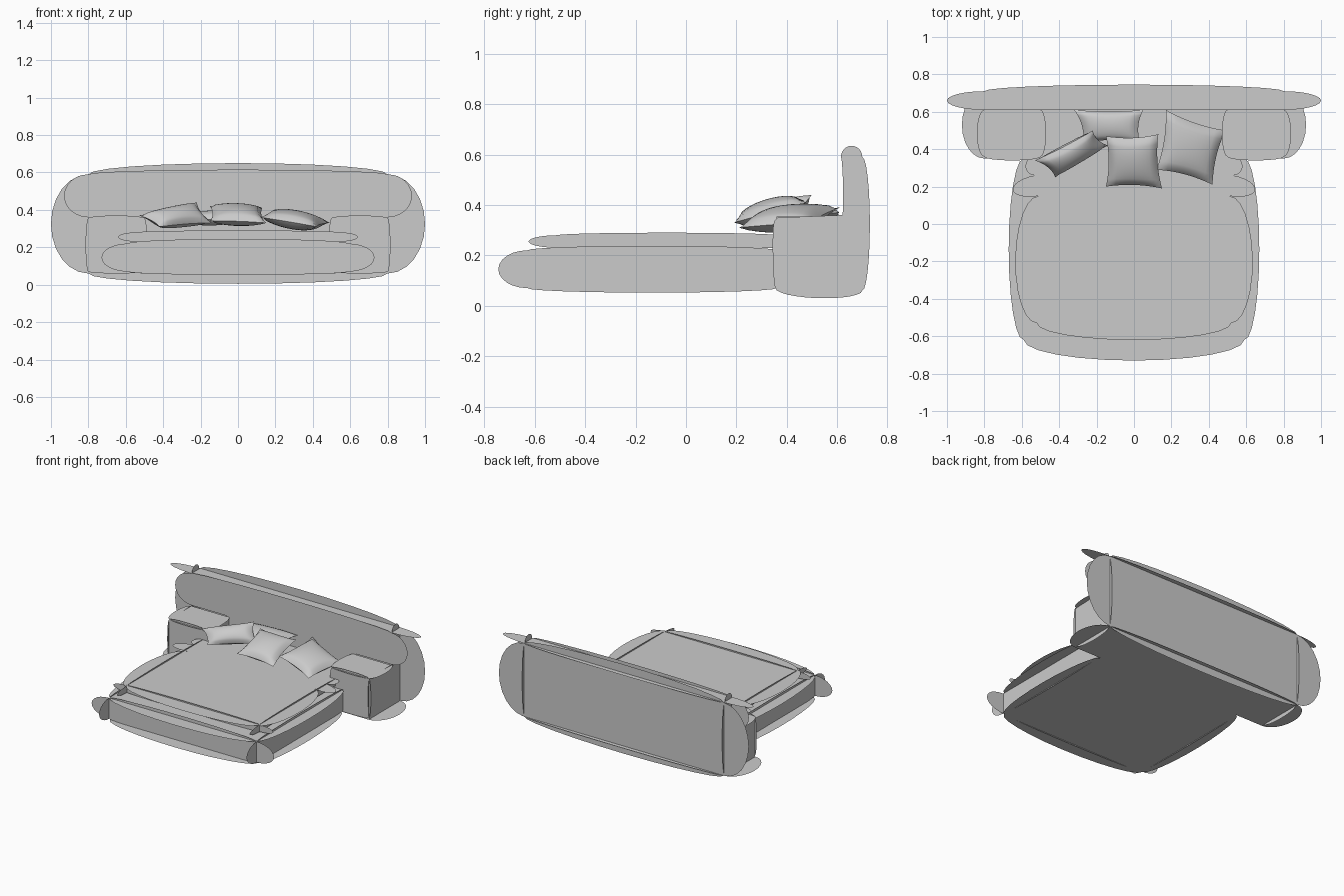
import bpy, math
from mathutils import Vector

cube = bpy.data.objects.get("Cube")
if cube:
    bpy.data.objects.remove(cube)

fabric = bpy.data.materials.new("grey_fabric")
fabric.use_nodes = True
colour = (0.6, 0.6, 0.6, 1)
fabric.diffuse_color = colour
fabric.node_tree.nodes["Principled BSDF"].inputs["Base Color"].default_value = colour
SEGMENTS = 12


def add_object(name, verts, faces):
    mesh = bpy.data.meshes.new(name)
    mesh.from_pydata(verts, [], faces)
    mesh.materials.append(fabric)
    obj = bpy.data.objects.new(name, mesh)
    bpy.context.collection.objects.link(obj)
    return obj


def panel(name, axis, pos, edges, out=1):
    """Flat sheet across an axis; edges are (u, v, bulge of the edge that starts here), anticlockwise."""
    outline = []
    for i, (u, v, bulge) in enumerate(edges):
        a, b = Vector((u, v)), Vector(edges[(i + 1) % len(edges)][:2])
        normal = Vector((b.y - a.y, a.x - b.x)).normalized()
        steps = SEGMENTS if bulge else 1
        for k in range(steps):
            t = math.pi * k / steps
            outline.append(a.lerp(b, (1 - math.cos(t)) / 2) + normal * bulge * math.sin(t))
    place = {"x": lambda p: (pos, p.x, p.y),
             "y": lambda p: (p.x, pos, p.y),
             "z": lambda p: (p.x, p.y, pos)}[axis]
    obj = add_object(name, [place(p) for p in outline], [range(len(outline))])
    if obj.data.polygons[0].normal["xyz".index(axis)] * out < 0:
        obj.data.flip_normals()
    return obj


def rect(u0, v0, u1, v1, low=0, right=0, top=0, left=0):
    return [(u0, v0, low), (u1, v0, right), (u1, v1, top), (u0, v1, left)]


def mirrored(half):
    """Close a right-hand outline with its reflection; half runs from front to rear."""
    n = len(half)
    other = [(-half[i][0], half[i][1], half[i - 1][2] if i else half[-1][2] * 0)
             for i in range(n - 1, -1, -1)]
    return half + other


# Backrest
panel("backrest_rear", "y", 0.71, rect(-0.8, 0.06, 0.8, 0.59, 0.055, 0.2, 0.06, 0.2))
panel("backrest_front", "y", 0.61, rect(-0.8, 0.36, 0.8, 0.59, 0, 0.13, 0.025, 0.13), -1)
panel("backrest_seat_face", "y", 0.61, rect(-0.52, 0.06, 0.52, 0.36), -1)
panel("backrest_top", "z", 0.59, rect(-0.8, 0.61, 0.8, 0.71, 0, 0.2, 0.035, 0.2))

# Arms and outer sides
for side, s in (("left", 1), ("right", -1)):
    panel(side + "_outer_side", "x", 0.8 * s,
          [(0.355, 0.07, 0.035), (0.7, 0.06, 0.03), (0.7, 0.59, 0.045),
           (0.615, 0.59, -0.006), (0.62, 0.36, 0), (0.37, 0.35, 0.005), (0.35, 0.33, 0.008)], s)
    x0, x1 = sorted((0.5 * s, 0.8 * s))
    r, l = (0.04, 0.03) if s > 0 else (0.03, 0.04)
    panel(side + "_arm_top", "z", 0.355, rect(x0, 0.36, x1, 0.61, 0.02, r, 0, l))
    panel(side + "_arm_front", "y", 0.355, rect(x0, 0.07, x1, 0.355, 0.01, 0.015, 0.015, 0.015), -1)
    panel(side + "_arm_inner_side", "x", 0.5 * s, rect(0.36, 0.06, 0.61, 0.355), -s)

# Fold-out base
panel("underside", "z", 0.06, mirrored(
    [(0.59, -0.62, 0.08), (0.58, 0.35, 0), (0.8, 0.35, 0.12), (0.8, 0.71, 0.03)])[:-1]
    + [(-0.59, -0.62, 0.11)], -1)
panel("base_top", "z", 0.22, rect(-0.59, -0.62, 0.59, 0.35, 0.11, 0.08, 0, 0.08))
panel("base_front", "y", -0.63, rect(-0.59, 0.07, 0.59, 0.22, 0.018, 0.14, 0.025, 0.14), -1)
for side, s in (("left", 1), ("right", -1)):
    panel(side + "_base_side", "x", 0.59 * s,
          rect(-0.63, 0.07, 0.36, 0.22, 0.018, 0, 0.018, 0.115), s)

# Mattress on the base, with a folded strip near the pillows
panel("mattress_top", "z", 0.28, mirrored(
    [(0.52, -0.53, 0.12), (0.51, 0.15, 0.13), (0.53, 0.26, 0.05), (0.53, 0.36, 0),
     (0.5, 0.36, 0), (0.5, 0.61, 0)])[:-1] + [(-0.52, -0.53, 0.09)])
panel("mattress_front", "y", -0.51, rect(-0.54, 0.23, 0.54, 0.28, 0.01, 0.1, 0.01, 0.1), -1)
for side, s in (("left", 1), ("right", -1)):
    panel(side + "_mattress_side", "x", 0.53 * s,
          rect(-0.51, 0.23, 0.36, 0.28, 0, 0, 0.01, 0.115), s)


def pillow(name, corners, half_thickness=0.05, n=12):
    """Stuffed square stretched between four corners, pinched along its edges."""
    a, b, c, d = map(Vector, corners)
    normal = (c - a).cross(d - b).normalized()
    verts, faces = [], []
    for sign in (1, -1):
        start = len(verts)
        for j in range(n + 1):
            for i in range(n + 1):
                u, v = 2 * i / n - 1, 2 * j / n - 1
                s = (u * (1 - 0.1 * (1 - v * v)) + 1) / 2
                t = (v * (1 - 0.1 * (1 - u * u)) + 1) / 2
                p = a.lerp(b, s).lerp(d.lerp(c, s), t)
                puff = ((1 - u * u) * (1 - v * v)) ** 0.45
                verts.append(p + normal * sign * half_thickness * puff)
        for j in range(n):
            for i in range(n):
                k = start + j * (n + 1) + i
                f = (k, k + 1, k + n + 2, k + n + 1)
                faces.append(f if sign > 0 else f[::-1])
    obj = add_object(name, verts, faces)
    obj.data.shade_smooth()


# Scattered pillows
pillow("right_pillow", [(-0.42, 0.25, 0.31), (-0.14, 0.42, 0.33), (-0.22, 0.5, 0.44), (-0.53, 0.34, 0.37)])
pillow("rear_pillow", [(-0.27, 0.44, 0.34), (0.03, 0.44, 0.36), (0.05, 0.61, 0.37), (-0.32, 0.61, 0.36)], 0.04)
pillow("middle_pillow", [(-0.15, 0.2, 0.34), (0.15, 0.19, 0.33), (0.13, 0.48, 0.41), (-0.15, 0.47, 0.42)])
pillow("left_pillow", [(0.12, 0.29, 0.36), (0.42, 0.21, 0.31), (0.49, 0.5, 0.33), (0.17, 0.61, 0.39)])
